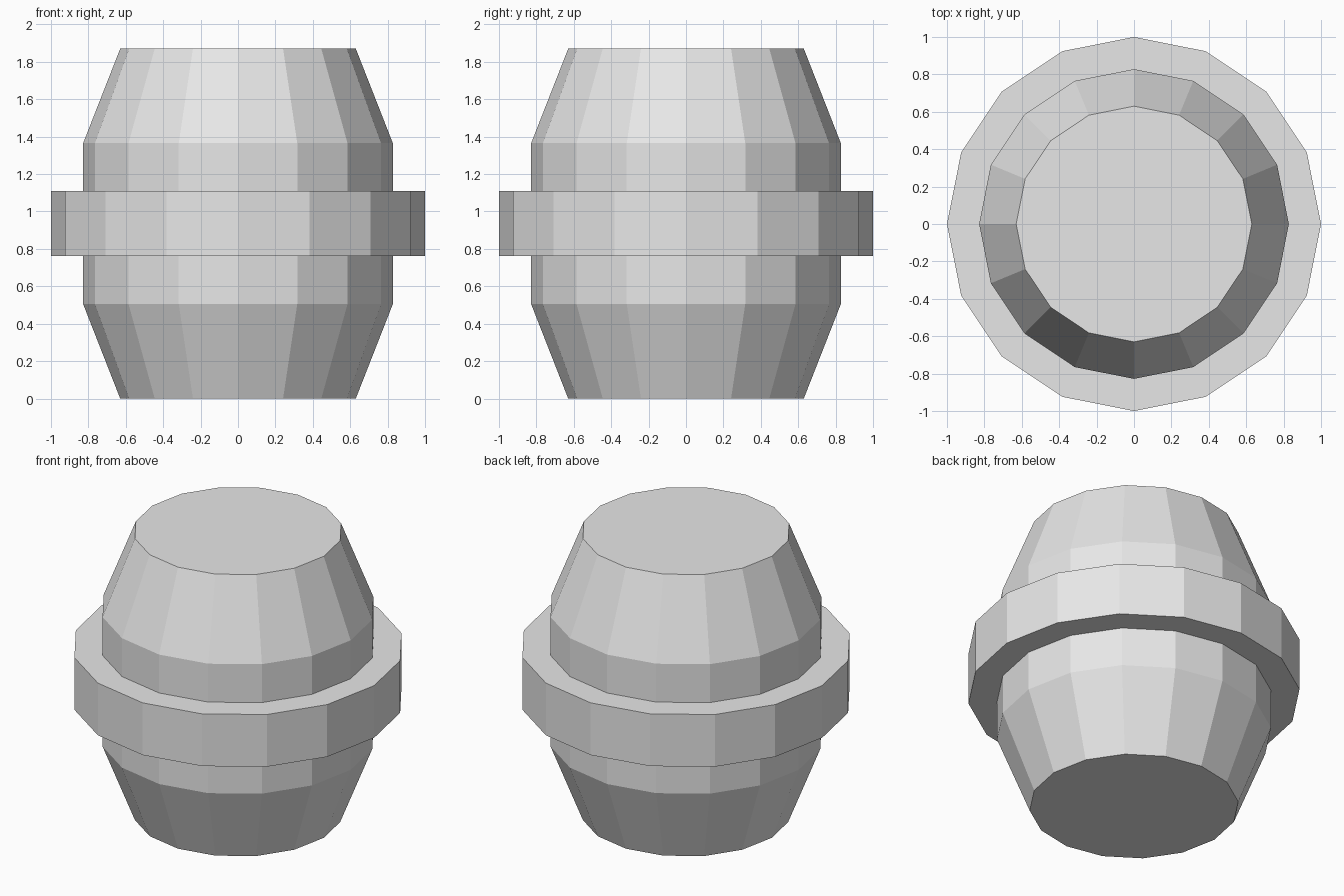
import bpy
import bmesh
import math

if "Cube" in bpy.data.objects:
    bpy.data.objects.remove(bpy.data.objects["Cube"])

SIDES = 16

grey = bpy.data.materials.new("light_grey")
grey.diffuse_color = (0.8, 0.8, 0.8, 1.0)
grey.use_nodes = True
grey.node_tree.nodes["Principled BSDF"].inputs["Base Color"].default_value = grey.diffuse_color


def lathe(name, profile, closed):
    """Spin (radius, z) points into faceted rings; cap the ends or close the loop."""
    bm = bmesh.new()
    rings = []
    for r, z in profile:
        angles = [2 * math.pi * i / SIDES for i in range(SIDES)]
        rings.append([bm.verts.new((r * math.cos(a), r * math.sin(a), z)) for a in angles])
    pairs = list(zip(rings, rings[1:]))
    if closed:
        pairs.append((rings[-1], rings[0]))
    else:
        bm.faces.new(rings[0])
        bm.faces.new(rings[-1])
    for low, high in pairs:
        for i in range(SIDES):
            j = (i + 1) % SIDES
            bm.faces.new((low[i], low[j], high[j], high[i]))
    bmesh.ops.recalc_face_normals(bm, faces=bm.faces)
    mesh = bpy.data.meshes.new(name)
    bm.to_mesh(mesh)
    bm.free()
    mesh.materials.append(grey)
    obj = bpy.data.objects.new(name, mesh)
    bpy.context.collection.objects.link(obj)
    return obj


# Barrel body with tapered ends
lathe("barrel_body", [(0.63, 0.0), (0.828, 0.505), (0.828, 1.365), (0.63, 1.87)], False)

# Raised band around the middle, sunk slightly into the body
lathe("middle_band", [(0.81, 0.763), (1.0, 0.763), (1.0, 1.11), (0.81, 1.11)], True)
